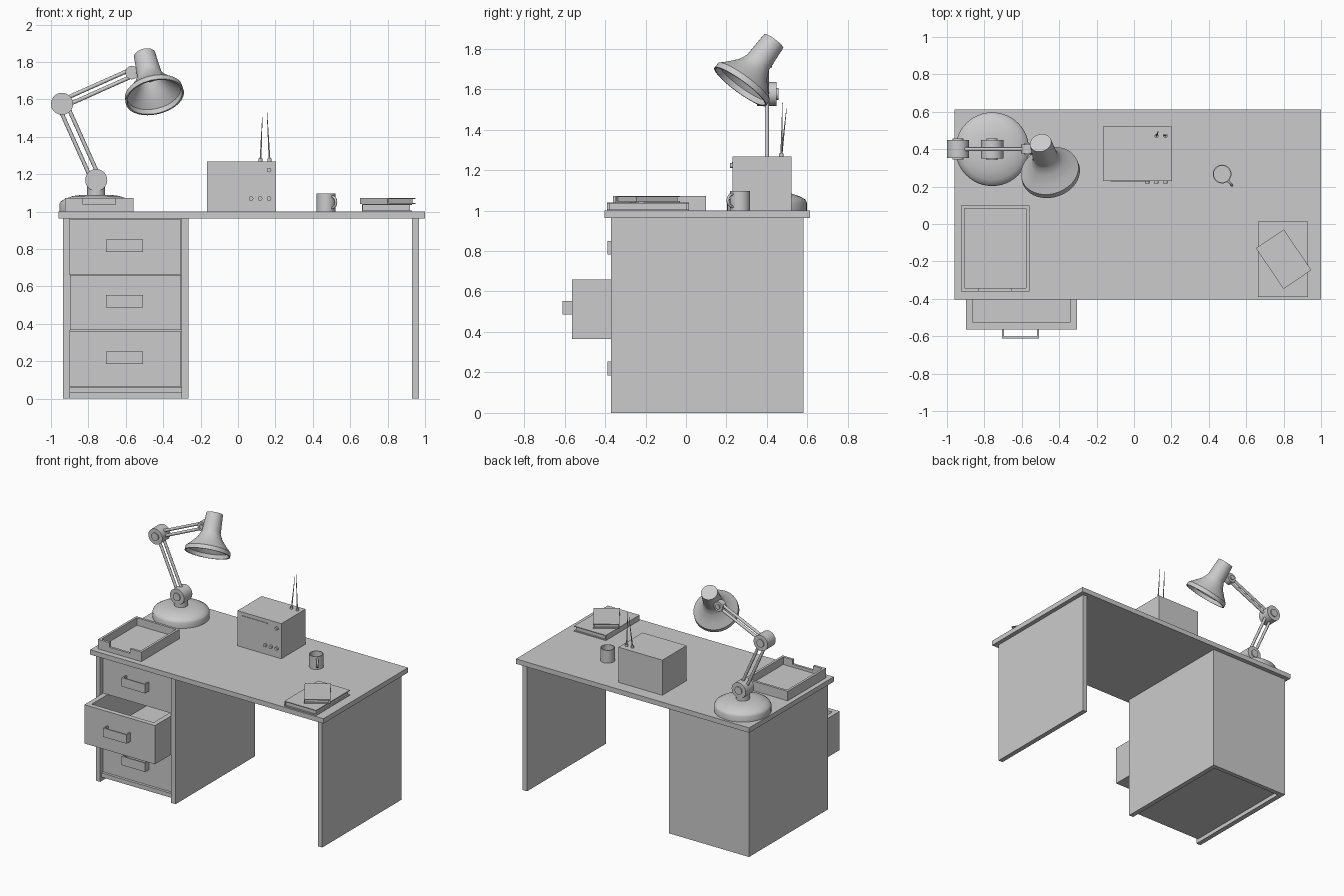
import bpy, bmesh, math
from mathutils import Vector, Matrix

if "Cube" in bpy.data.objects:
    bpy.data.objects.remove(bpy.data.objects["Cube"])


def finish(name, bm, smooth=False):
    bmesh.ops.recalc_face_normals(bm, faces=bm.faces)
    me = bpy.data.meshes.new(name)
    bm.to_mesh(me)
    bm.free()
    ob = bpy.data.objects.new(name, me)
    bpy.context.collection.objects.link(ob)
    if smooth:
        bpy.context.view_layer.objects.active = ob
        ob.select_set(True)
        bpy.ops.object.shade_smooth_by_angle(angle=math.radians(35))
        ob.select_set(False)
    return ob


def boxes(name, *spans):
    """One object from boxes given as (x0, x1, y0, y1, z0, z1)."""
    bm = bmesh.new()
    for x0, x1, y0, y1, z0, z1 in spans:
        m = Matrix.Translation(((x0 + x1) / 2, (y0 + y1) / 2, (z0 + z1) / 2))
        bmesh.ops.create_cube(bm, size=1, matrix=m @ Matrix.Diagonal((x1 - x0, y1 - y0, z1 - z0, 1)))
    return finish(name, bm)


def rod(name, a, b, r, r2=None, sides=32):
    """Cylinder or cone from point a to point b."""
    a, b = Vector(a), Vector(b)
    d = b - a
    m = Matrix.Translation((a + b) / 2) @ d.to_track_quat('Z', 'Y').to_matrix().to_4x4()
    bm = bmesh.new()
    bmesh.ops.create_cone(bm, cap_ends=True, segments=sides, radius1=r,
                          radius2=r if r2 is None else r2, depth=d.length, matrix=m)
    return finish(name, bm, True)


def lathe(name, profile, origin, axis=(0, 0, 1), sides=48):
    """Revolve (radius, height) points about an axis."""
    bm = bmesh.new()
    vs = [bm.verts.new((r, 0, h)) for r, h in profile]
    es = [bm.edges.new(p) for p in zip(vs, vs[1:])]
    bmesh.ops.spin(bm, geom=vs + es, cent=(0, 0, 0), axis=(0, 0, 1),
                   angle=math.tau, steps=sides, use_duplicate=False)
    bmesh.ops.remove_doubles(bm, verts=bm.verts, dist=1e-5)
    q = Vector(axis).to_track_quat('Z', 'Y').to_matrix().to_4x4()
    bm.transform(Matrix.Translation(origin) @ q)
    return finish(name, bm, True)


# Desk carcass
boxes("desk_top", (-.96, 1, -.403, .613, .963, 1))
boxes("right_leg_panel", (.93, .967, -.37, .58, 0, .963))
for side, x in (("left", -.936), ("right", -.302)):
    boxes(f"pedestal_{side}_side", (x, x + .037, -.37, .58, 0, .963))
boxes("pedestal_back", (-.9, -.301, .545, .58, 0, .963))
boxes("pedestal_bottom", (-.9, -.301, -.355, .546, .03, .063))

# Drawers with strap handles, the middle one pulled out
for name, z, front in (("bottom", .066, -.34), ("middle", .366, -.563), ("top", .663, -.34)):
    x0, x1, t, back, top = -.898, -.304, .037, front + .86, z + .294
    boxes(f"{name}_drawer",
          (x0, x1, front, front + t, z, top), (x0, x1, back - t, back, z, top),
          (x0, x0 + t, front + t, back - t, z, top), (x1 - t, x1, front + t, back - t, z, top),
          (x0 + t, x1 - t, front + t, back - t, z, z + .03))
    h0, h1, e = z + .12, z + .187, .01
    boxes(f"{name}_drawer_handle",
          (-.706, -.508, front - .048, front - .048 + e, h0, h1),
          (-.706, -.706 + e, front - .038, front, h0, h1),
          (-.508 - e, -.508, front - .038, front, h0, h1))

# Paper tray with a notch in its front wall
boxes("paper_tray",
      (-.925, -.56, -.36, .10, 1, 1.015),
      (-.925, -.907, -.36, .10, 1.015, 1.072), (-.578, -.56, -.36, .10, 1.015, 1.072),
      (-.907, -.578, .082, .10, 1.015, 1.072),
      (-.907, -.83, -.36, -.342, 1.015, 1.072), (-.655, -.578, -.36, -.342, 1.015, 1.072),
      (-.83, -.655, -.36, -.342, 1.015, 1.037))

# Lamp base and neck
LX, LY = -.758, .40
lathe("lamp_base", [(0, 0), (.197, 0), (.197, .04), (.19, .054), (.165, .069),
                    (.125, .083), (.08, .089), (0, .09)], (LX, LY, 1))
rod("lamp_neck", (LX, LY, 1.08), (LX, LY, 1.15), .048)

# Lamp joints: drums lying along y with small pivot caps
SHOULDER, ELBOW, WRIST = Vector((LX, LY, 1.168)), Vector((-.941, LY, 1.576)), Vector((-.567, LY, 1.743))
for name, c, r, w in (("shoulder", SHOULDER, .059, .05), ("elbow", ELBOW, .059, .048), ("wrist", WRIST, .036, .024)):
    y = Vector((0, 1, 0))
    rod(f"lamp_{name}_joint", c - y * w, c + y * w, r)
    rod(f"lamp_{name}_pivot", c - y * (w + .008), c + y * (w + .008), r * .5)

# Lamp arms: paired bars
for name, a, b, off in (("lower", SHOULDER, ELBOW, .022), ("upper", ELBOW, WRIST, .018)):
    n = (b - a).normalized().cross(Vector((0, 1, 0))) * off
    for i, s in enumerate((1, -1)):
        rod(f"lamp_{name}_arm_bar_{i + 1}", a + n * s, b + n * s, .0105, sides=16)

# Lamp shade: open bell and closed socket housing
AXIS = Vector((-.19, .58, .79)).normalized()
RIM = Vector((-.445, .268, 1.612))
lathe("lamp_shade", [(0, .146), (.055, .143), (.078, .098), (.118, .053), (.146, .028), (.150, 0),
                     (.159, 0), (.157, .03), (.126, .061), (.086, .107), (.066, .15), (.066, .156),
                     (.058, .285), (0, .285)], RIM, AXIS)
rod("lamp_shade_mount", WRIST, RIM + AXIS * .19, .022, sides=20)

# Radio: case, dial strip, knobs, aerials
boxes("radio_case", (-.166, .203, .231, .521, 1, 1.267))
boxes("radio_dial_strip", (-.125, .085, .227, .235, 1.232, 1.24))
for i, (x, z) in enumerate(((.07, 1.07), (.118, 1.07), (.166, 1.07), (.166, 1.222))):
    rod(f"radio_knob_{i + 1}", (x, .217, z), (x, .235, z), .012, sides=20)
for i, (x, tip) in enumerate(((.12, (.13, .497, 1.505)), (.169, (.155, .477, 1.533)))):
    base = Vector((x, .471, 1.267))
    rod(f"radio_aerial_{i + 1}_socket", base, base + Vector((0, 0, .016)), .011, sides=16)
    rod(f"radio_aerial_{i + 1}", base, tip, .005, .0012, sides=10)

# Mug: hollow body and curved handle
MUG = Vector((.471, .267, 1))
lathe("mug_body", [(0, 0), (.05, 0), (.05, .097), (.044, .097), (.044, .01), (0, .01)], MUG, sides=36)
cu = bpy.data.curves.new("mug_handle", 'CURVE')
cu.dimensions = '3D'
cu.bevel_depth = .007
cu.bevel_resolution = 3
sp = cu.splines.new('POLY')
sp.points.add(12)
for i, p in enumerate(sp.points):
    t = math.pi * i / 12
    d = .047 + .033 * math.sin(t)
    p.co = (MUG.x + d * .66, MUG.y - d * .75, 1.05 + .031 * math.cos(t), 1)
bpy.context.collection.objects.link(bpy.data.objects.new("mug_handle", cu))


# Books: two covers, spine and inset page block
def book(name, centre, w, d, h, z, angle):
    c, x, y = .006, w / 2, d / 2
    ob = boxes(name, (-x, x, -y, y, 0, c), (-x, x, -y, y, h - c, h), (-x, -x + c, -y, y, c, h - c),
               (-x + c, x - .01, -y + .01, y - .01, c, h - c))
    ob.location = (*centre, z)
    ob.rotation_euler.z = math.radians(angle)


book("large_book", (.797, -.188), .267, .405, .04, 1, 0)
book("small_book", (.80, -.188), .18, .263, .032, 1.04, 34)
